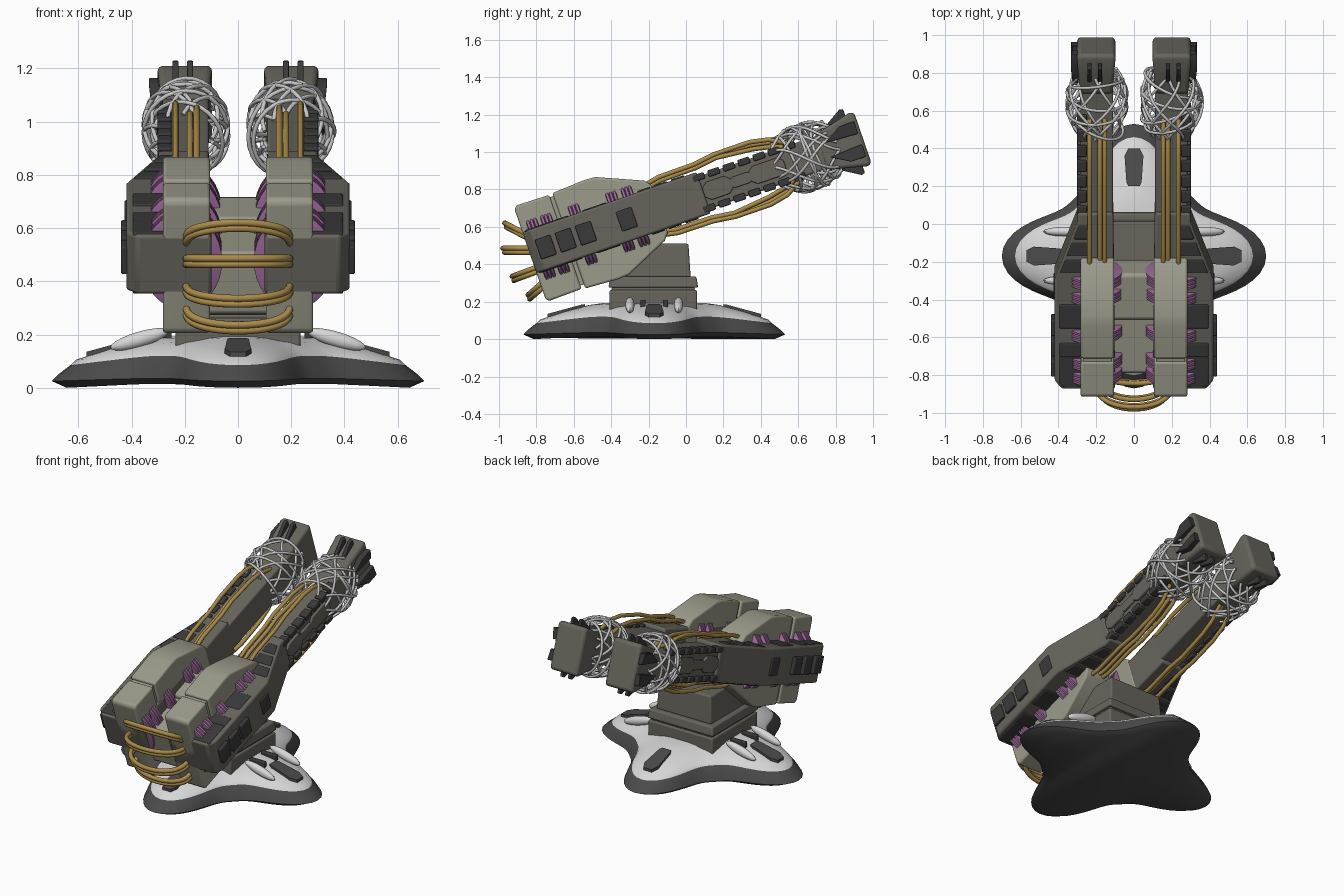
import bpy, bmesh, math, random
from math import sin, cos, pi, radians

if "Cube" in bpy.data.objects:
    bpy.data.objects.remove(bpy.data.objects["Cube"])

random.seed(4)

def material(name, r, g, b):
    m = bpy.data.materials.new(name)
    m.diffuse_color = (r, g, b, 1)
    m.use_nodes = True
    m.node_tree.nodes["Principled BSDF"].inputs["Base Color"].default_value = m.diffuse_color
    return m

BEIGE = material("beige_shell", .33, .33, .26)
BROWN = material("brown_grey_metal", .135, .13, .108)
DARK = material("dark_panel", .042, .042, .042)
TRIM = material("base_trim_grey", .07, .07, .07)
WHITE = material("white_shell", .68, .68, .68)
WEB = material("web_grey", .56, .56, .56)
PINK = material("coil_magenta", .36, .15, .35)
GOLD = material("cable_gold", .40, .26, .07)

def tilt(ob):
    # guns are modelled along local y, then pitched up
    ob.location = (0, 0, .75)
    ob.rotation_euler = (radians(19), 0, 0)

def finish(name, bm, mats, gun=True, mirror=True, bevel=0.0):
    bmesh.ops.recalc_face_normals(bm, faces=bm.faces)
    me = bpy.data.meshes.new(name)
    bm.to_mesh(me)
    bm.free()
    ob = bpy.data.objects.new(name, me)
    bpy.context.collection.objects.link(ob)
    for m in mats:
        me.materials.append(m)
    if gun:
        tilt(ob)
    if mirror:
        ob.modifiers.new("mirror", 'MIRROR')
    if bevel:
        b = ob.modifiers.new("bevel", 'BEVEL')
        b.width, b.segments, b.limit_method, b.angle_limit = bevel, 3, 'ANGLE', radians(35)
    bpy.context.view_layer.objects.active = ob
    bpy.ops.object.select_all(action='DESELECT')
    ob.select_set(True)
    bpy.ops.object.shade_smooth_by_angle(angle=radians(40))
    return ob

def loft(bm, rings):
    vs = [[bm.verts.new(p) for p in r] for r in rings]
    n = len(vs[0])
    for a, b in zip(vs, vs[1:]):
        for i in range(n):
            bm.faces.new((a[i], a[(i + 1) % n], b[(i + 1) % n], b[i]))
    bm.faces.new(vs[0])
    bm.faces.new(vs[-1])

def side_prism(bm, pts, x0, x1):      # outline in (u, w), extruded across x
    loft(bm, [[(x, u, w) for u, w in pts] for x in (x0, x1)])

def top_prism(bm, pts, w0, w1):       # outline in (x, u), extruded in height
    loft(bm, [[(x, u, w) for x, u in pts] for w in (w0, w1)])

def box(bm, x0, x1, u0, u1, w0, w1):
    side_prism(bm, [(u0, w0), (u1, w0), (u1, w1), (u0, w1)], x0, x1)

def tubes(name, paths, radius, mat, gun=True):
    cu = bpy.data.curves.new(name, 'CURVE')
    cu.dimensions, cu.bevel_depth, cu.bevel_resolution, cu.use_fill_caps = '3D', radius, 2, True
    for path in paths:
        s = cu.splines.new('POLY')
        s.points.add(len(path) - 1)
        for p, co in zip(s.points, path):
            p.co = (*co, 1)
        s.use_smooth = True
    cu.materials.append(mat)
    ob = bpy.data.objects.new(name, cu)
    bpy.context.collection.objects.link(ob)
    if gun:
        tilt(ob)

# --- base: rounded four-pointed star, dark rim and white top
CY, N = -.17, 96
def star_ring(s, z_tip, z_mid):
    out = []
    for i in range(N):
        t = 2 * pi * i / N
        k = abs(cos(2 * t)) ** 3
        r = s * (.44 + .26 * k)
        out.append((r * cos(t), CY + r * sin(t), z_mid + (z_tip - z_mid) * k))
    return out
bm = bmesh.new()
rings = [(.92, 0, .015), (1, .025, .035), (.965, .05, .075), (.9, .085, .12), (.87, .105, .135),
         (.7, .145, .17), (.5, .182, .19), (.4, .192, .192)]
loft(bm, [star_ring(*r) for r in rings])
for i, f in enumerate(bm.faces):
    f.material_index = 1 if 3 * N <= i < 7 * N or i == 7 * N + 1 else 0
finish("base_star", bm, [TRIM, WHITE], gun=False, mirror=False)

# dark hexagonal plates on each arm of the base
bm = bmesh.new()
plate = [(.37, .03, .18), (.39, .04, .177), (.53, .05, .139), (.57, .03, .128)]
for q in range(4):
    c, s = round(cos(q * pi / 2)), round(sin(q * pi / 2))
    pts = [(r, h, z) for r, h, z in plate] + [(r, -h, z) for r, h, z in reversed(plate)]
    loft(bm, [[(r * c - h * s, CY + r * s + h * c, z + dz) for r, h, z in pts] for dz in (-.012, .007)])
finish("base_plates", bm, [TRIM], gun=False, mirror=False)

# white pods and dark clips beside the pedestal
bm = bmesh.new()
for dy in (-.13, .13):
    g = bmesh.ops.create_uvsphere(bm, u_segments=16, v_segments=10, radius=1)
    for v in g['verts']:
        x, y, z = v.co
        v.co = (.37 + .11 * x, CY + dy + .025 * y, .182 - .03 * x + .03 * z)
finish("base_pods", bm, [WHITE], gun=False)
bm = bmesh.new()
for dy in (-.06, .06):
    box(bm, .25, .36, CY + dy - .014, CY + dy + .014, .15, .21)
finish("base_clips", bm, [DARK], gun=False, bevel=.006)

# --- stepped pedestal
bm = bmesh.new()
for h0, h1, z0, z1 in ((.235, .235, .15, .262), (.222, .222, .255, .28), (.24, .23, .275, .335), (.2, .188, .33, .51)):
    loft(bm, [[(a * h, CY - .005 + b * h, z) for a, b in ((-1, -1), (1, -1), (1, 1), (-1, 1))]
              for h, z in ((h0, z0), (h1, z1))])
finish("pedestal", bm, [BROWN], gun=False, mirror=False, bevel=.01)

# --- bridge between the guns
bm = bmesh.new()
box(bm, -.13, .13, -.52, -.26, -.2, .06)
box(bm, -.13, .13, -.83, -.5, -.22, .03)
finish("centre_bridge", bm, [BEIGE], mirror=False, bevel=.02)

# --- gun arms: wide rear tapering to the barrel
bm = bmesh.new()
top_prism(bm, [(.1, -.885), (.38, -.885), (.42, -.84), (.42, -.27), (.3, .05), (.3, .1), (.11, .1)], -.117, .117)
finish("gun_arm", bm, [BROWN], bevel=.012)

# barrels and flared muzzles
bm = bmesh.new()
box(bm, .11, .285, .05, .85, -.092, .092)
finish("barrel", bm, [BROWN], bevel=.01)
bm = bmesh.new()
loft(bm, [[(.2 + a * hx, u + .0 * b, b * hw) for a, b in ((-1, -1), (1, -1), (1, 1), (-1, 1))]
          for u, hx, hw in ((.76, .088, .1), (.84, .092, .118), (.97, .102, .15), (1.0, .098, .146))])
finish("muzzle", bm, [BROWN], bevel=.018)

# raised side panels of the barrel
bm = bmesh.new()
for u0, u1, h in ((.1, .26, .05), (.24, .38, .03), (.36, .56, .05)):
    side_prism(bm, [(u0, -h / 2), (u0 + .03, -h), (u1 - .03, -h), (u1, -h / 2),
                    (u1, h / 2), (u1 - .03, h), (u0 + .03, h), (u0, h / 2)], .27, .3)
finish("barrel_panels", bm, [BROWN], bevel=.005)

# dark fins, wedges and vents of the muzzle
bm = bmesh.new()
for x in (.18, .235):
    for s in (-1, 1):
        side_prism(bm, [(.84, s * .1), (.95, s * .12), (.95, s * .18), (.93, s * .185), (.84, s * .13)], x - .011, x + .011)
for s in (-1, 1):
    loft(bm, [[(x, .8, s * .04), (x, .985, s * .03), (x2, .985, s * .1), (x2, .9, s * .1)]
              for x, x2 in ((.27, .27), (.325, .335))])
finish("muzzle_fins", bm, [DARK], bevel=.004)

# dark tiles: side windows, taper tiles, coil bays and barrel ribs
bm = bmesh.new()
for u, x in ((-.793, .44), (-.68, .44), (-.566, .44), (-.335, .427)):
    box(bm, .4, x, u - .044, u + .044, -.055, .055)
edge = lambda u: .405 - .12 * (u + .27) / .32
for s in (-1, 1):
    for k in range(3):
        u0 = -.235 + k * .095
        u1 = u0 + .075
        top_prism(bm, [(.23, u0), (edge(u0), u0), (edge(u1), u1), (.23, u1)], s * .1, s * .124)
    for u0, u1 in ((-.705, -.625), (-.545, -.41), (-.87, -.7)):
        box(bm, .27, .395, u0, u1, s * .1, s * .122)
    for k in range(7):
        u0 = .07 + k * .085
        box(bm, .25, .302, u0, u0 + .065, s * .07, s * .106)
finish("dark_tiles", bm, [DARK], bevel=.007)

# --- beige shells around the arms, split by a groove
bm = bmesh.new()
front = [(-.665, .262), (-.48, .272), (-.42, .268), (-.18, .165), (-.15, .13)]
rear = [(-.885, .245), (-.87, .262), (-.685, .258)]
for prof in (front, rear):
    side_prism(bm, prof + [(u, -w * 1.06) for u, w in reversed(prof)], .105, .282)
finish("gun_shell", bm, [BEIGE], bevel=.028)
bm = bmesh.new()
box(bm, .12, .27, -.7, -.65, -.255, .245)
finish("shell_groove", bm, [BEIGE])

# --- ridged magenta coils
bm = bmesh.new()
for u in (-.82, -.74, -.584, -.372, -.286):
    prof = [(-.03, .93)] + [(-.03 + .02 * k + d, r) for k in range(3) for d, r in ((.004, 1), (.016, 1), (.02, .94))]
    loft(bm, [[(.21 + .15 * r * cos(a), u + d, .19 * r * sin(a)) for a in [2 * pi * i / 32 for i in range(32)]]
              for d, r in prof])
finish("coils", bm, [PINK])

# --- gold cables along the barrels
paths = []
for side in (-1, 1):
    for s in (-1, 1):
        for x, dw in ((.155, 0), (.18, -.012), (.235, .008)):
            ctrl = [(-.2, .13), (-.1, .15), (.1, .152), (.22, .168), (.42, .16 + dw), (.52, .14 + dw), (.62, .09)]
            paths.append([(side * x, u, s * (w + dw)) for u, w in ctrl])
tubes("barrel_cables", paths, .0125, GOLD)

# gold loops joining the rear of both shells
paths = []
for (y0, z0), (y1, z1) in (((-.85, .55), (-.965, .61)), ((-.83, .475), (-.975, .475)),
                           ((-.79, .375), (-.925, .325)), ((-.76, .295), (-.84, .225))):
    for off in (-.011, .011):
        path = []
        for i in range(25):
            t = pi * i / 24
            k = sin(t) ** .8 if 0 < i < 24 else 0
            path.append((.195 * cos(t), y0 + (y1 - y0) * k - off * .4, z0 + (z1 - z0) * k + off))
        paths.append(path)
tubes("rear_loops", paths, .014, GOLD, gun=False)

# --- woven cage around each barrel end
paths = []
for side in (-1, 1):
    for k in range(18):
        d = 1 if k % 2 else -1
        a0 = 2 * pi * k / 18 + random.uniform(-.2, .2)
        turn = random.uniform(1.3, 2.3)
        grow = random.uniform(.94, 1.03)
        path = []
        for i in range(15):
            t = -1 + 2 * i / 14
            r = grow * (1 - .36 * t * t)
            a = a0 + d * turn * t / 2
            path.append((side * (.197 + .162 * r * cos(a)), .685 + .175 * t, .18 * r * sin(a)))
        paths.append(path)
    for k in range(4):                # tilted hoops
        tx, tw = random.uniform(-.06, .06), random.uniform(-.06, .06)
        uc = .58 + .07 * k
        r = 1 - .36 * ((uc - .685) / .175) ** 2
        paths.append([(side * (.197 + .16 * r * cos(a)), uc + tx * cos(a) + tw * sin(a), .178 * r * sin(a))
                      for a in [2 * pi * i / 28 for i in range(29)]])
tubes("barrel_cage", paths, .0085, WEB)
